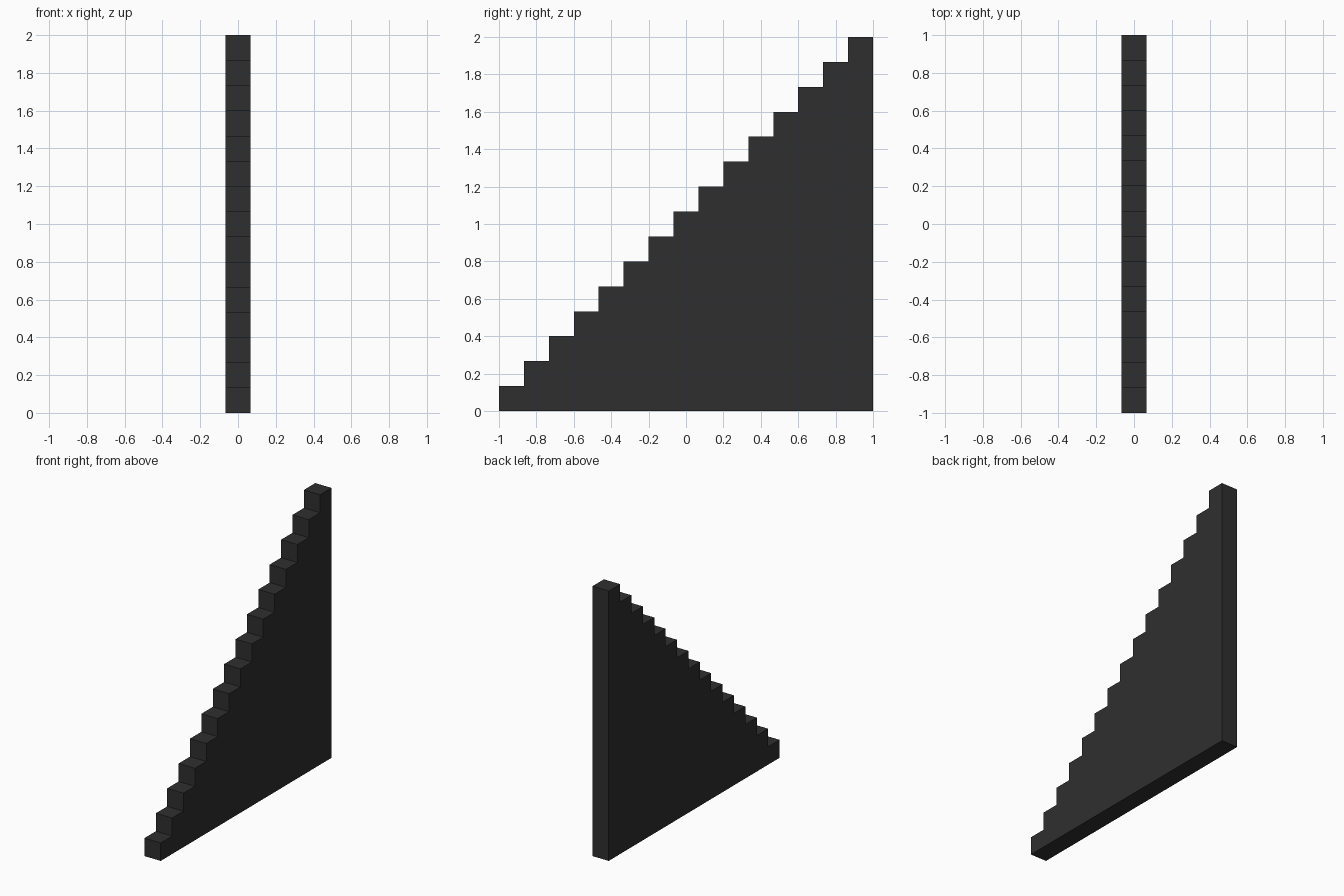
import bpy, bmesh

if "Cube" in bpy.data.objects:
    bpy.data.objects.remove(bpy.data.objects["Cube"])

STEPS = 15
S = 2.0 / STEPS          # tread depth, riser height and wall thickness

mat = bpy.data.materials.new("dark charcoal")
mat.diffuse_color = (0.028, 0.028, 0.028, 1)
mat.use_nodes = True
mat.node_tree.nodes["Principled BSDF"].inputs["Base Color"].default_value = mat.diffuse_color

# Side profile: stepped edge climbing to the back, then down to the base
profile = [(-1, 0)]
for i in range(STEPS):
    profile += [(-1 + i * S, (i + 1) * S), (-1 + (i + 1) * S, (i + 1) * S)]
profile.append((1, 0))

# Extrude the profile across the thickness
bm = bmesh.new()
face = bm.faces.new([bm.verts.new((-S / 2, y, z)) for y, z in profile])
ext = bmesh.ops.extrude_face_region(bm, geom=[face], use_keep_orig=True)
verts = [g for g in ext["geom"] if isinstance(g, bmesh.types.BMVert)]
bmesh.ops.translate(bm, verts=verts, vec=(S, 0, 0))
bmesh.ops.recalc_face_normals(bm, faces=bm.faces)

mesh = bpy.data.meshes.new("stepped_wall")
bm.to_mesh(mesh)
bm.free()
mesh.materials.append(mat)
bpy.context.collection.objects.link(bpy.data.objects.new("stepped_wall", mesh))
